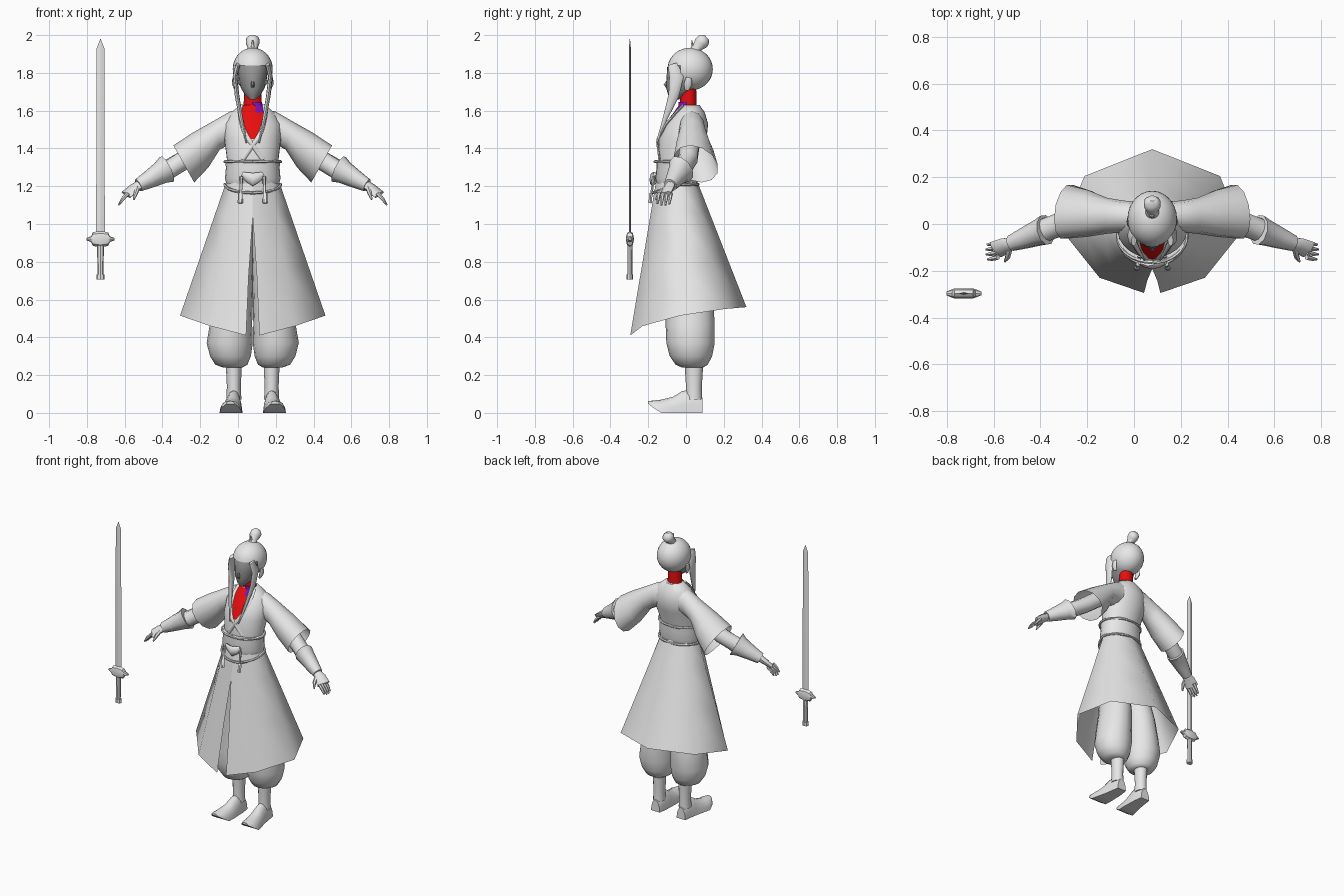
import bpy, bmesh
from math import cos, sin, pi, sqrt, radians
from mathutils import Vector, Matrix

cube = bpy.data.objects.get("Cube")
if cube:
    bpy.data.objects.remove(cube)

CX = 0.078  # the figure stands beside the sword


def material(name, rgb):
    m = bpy.data.materials.new(name)
    m.use_nodes = True
    m.diffuse_color = (*rgb, 1)
    m.node_tree.nodes["Principled BSDF"].inputs["Base Color"].default_value = (*rgb, 1)
    return m


GREY = material("light_grey", (0.8, 0.8, 0.8))
DARK = material("face_grey", (0.3, 0.3, 0.3))
RED = material("red", (0.9, 0.005, 0.005))
PURPLE = material("purple", (0.22, 0.005, 0.45))


def finish(name, bm, mats=(GREY,), side=1, origin=CX, angle=50):
    bmesh.ops.transform(bm, matrix=Matrix.Diagonal((side, 1, 1, 1)), verts=bm.verts)
    bmesh.ops.translate(bm, vec=(origin, 0, 0), verts=bm.verts)
    bmesh.ops.recalc_face_normals(bm, faces=bm.faces)
    mesh = bpy.data.meshes.new(name)
    bm.to_mesh(mesh)
    bm.free()
    for m in mats:
        mesh.materials.append(m)
    for p in mesh.polygons:
        p.use_smooth = True
    mesh.set_sharp_from_angle(angle=radians(angle))
    ob = bpy.data.objects.new(name, mesh)
    bpy.context.collection.objects.link(ob)
    return ob


def loft(name, rings, caps=True, closed=True, **kw):
    """Skin a row of equally sized point rings."""
    bm = bmesh.new()
    rows = [[bm.verts.new(p) for p in r] for r in rings]
    n = len(rows[0])
    for a, b in zip(rows, rows[1:]):
        for i in range(n if closed else n - 1):
            j = (i + 1) % n
            bm.faces.new((a[i], a[j], b[j], b[i]))
    if caps:
        bm.faces.new(rows[0])
        bm.faces.new(rows[-1])
    return finish(name, bm, **kw)


def oval(c, u, v, n):
    c, u, v = Vector(c), Vector(u), Vector(v)
    return [c + u * cos(2 * pi * i / n) + v * sin(2 * pi * i / n) for i in range(n)]


def column(name, rows, n=24, **kw):
    """Upright loft; rows are (z, centre x, centre y, radius x, radius y)."""
    loft(name, [oval((x, y, z), (rx, 0, 0), (0, ry, 0), n) for z, x, y, rx, ry in rows], **kw)


def tube(name, path, n=8, **kw):
    """Loft along a path; points are (x, y, z, radius a, radius b)."""
    pts = [Vector(p[:3]) for p in path]
    rings = []
    for i, p in enumerate(path):
        t = pts[min(i + 1, len(pts) - 1)] - pts[max(i - 1, 0)]
        q = Vector((0, 0, 1)).rotation_difference(t)
        rings.append(oval(pts[i], q @ Vector((p[3], 0, 0)), q @ Vector((0, p[4], 0)), n))
    loft(name, rings, **kw)


# Robe body and neck
TORSO = [(1.2, 0, -.05, .133, .1), (1.33, 0, -.045, .135, .1), (1.45, 0, -.018, .15, .127),
         (1.53, 0, .005, .15, .112), (1.59, 0, .02, .115, .08), (1.63, 0, .02, .066, .052)]
column("robe_body", TORSO, n=32)
column("neck", [(1.58, 0, .012, .05, .045), (1.72, 0, .012, .045, .042)], mats=[RED])


def chest_y(x, z):
    for a, b in zip(TORSO, TORSO[1:]):
        if z <= b[0]:
            break
    f = (z - a[0]) / (b[0] - a[0])
    cy, rx, ry = (a[k] + (b[k] - a[k]) * f for k in (2, 3, 4))
    return cy - ry * sqrt(max(0, 1 - (x / rx) ** 2))


# Red undershirt in the neckline, with a purple patch on the left
V_EDGE = [(1.45, .018), (1.49, .04), (1.53, .052), (1.57, .06), (1.59, .062), (1.63, .055)]
bib = loft("undershirt", [[(w * k / 4, chest_y(w * k / 4, z) - .005, z) for k in range(-4, 5)]
                          for z, w in V_EDGE], caps=False, closed=False, mats=[RED, PURPLE])
for p in bib.data.polygons:
    p.material_index = int(p.center.x > CX + .014 and p.center.z > 1.585)
column("neck_mark", [(1.625, .022, -.01, .031, .031), (1.645, .018, -.008, .031, .031)], n=12, mats=[PURPLE])

# Belt, cords, knot and tassels
column("belt", [(1.215, 0, -.05, .14, .106), (1.24, 0, -.05, .147, .113), (1.3, 0, -.047, .142, .109),
                (1.335, 0, -.047, .147, .111)], angle=25)
for name, z, dip in (("upper_cord", 1.33, 0), ("lower_cord", 1.21, .045)):
    loop = [2 * pi * i / 32 for i in range(33)]
    tube(name, [(.148 * sin(a), -.05 - (.114 + dip * .3 * max(0, cos(a))) * cos(a),
                 z - dip * max(0, cos(a)), .008, .008) for a in loop], n=6)
tube("belt_knot", [(-.055, -.165, 1.265, .012, .008), (-.03, -.172, 1.25, .026, .014),
                   (0, -.176, 1.235, .035, .018), (.03, -.172, 1.25, .026, .014),
                   (.055, -.165, 1.265, .012, .008)])

# Skirt: faceted hem, split at the front
HEM = [(.035, -.295, .41), (.225, -.23, .46), (.385, -.03, .515), (.29, .205, .55), (0, .32, .56)]
half = []
for k, h in enumerate(HEM):
    a = pi * k / 4
    top = Vector((.138 * sin(a), -.05 - .108 * cos(a), 1.23))
    hem = Vector(h)
    slit = top.lerp(hem, .24)
    if k == 0:
        slit.x = 0
    half.append((top, slit, top.lerp(hem, .62), hem))
mirror = Vector((-1, 1, 1))
columns = half + [[p * mirror for p in c] for c in half[-2::-1]]
loft("skirt", list(zip(*columns)), caps=False, closed=False, angle=80)

# Head, hair and topknot
column("face", [(1.66, 0, -.06, .018, .025), (1.685, 0, -.045, .042, .05), (1.72, 0, -.02, .063, .085),
                (1.77, 0, -.005, .075, .098), (1.83, 0, 0, .08, .1), (1.88, 0, .01, .06, .07)], mats=[DARK])
tube("nose", [(0, -.09, 1.77, .006, .006), (0, -.108, 1.735, .01, .012), (0, -.1, 1.722, .008, .006)],
     n=6, mats=[DARK])
bm = bmesh.new()
bmesh.ops.create_uvsphere(bm, u_segments=28, v_segments=18, radius=1)
bmesh.ops.transform(bm, matrix=Matrix.Translation((0, .022, 1.82)) @ Matrix.Diagonal((.106, .12, .113, 1)),
                    verts=bm.verts)
opening = [f for f in bm.faces if f.calc_center_median().z < 1.835 and f.calc_center_median().y < -.03]
bmesh.ops.delete(bm, geom=opening, context='FACES')
finish("hair", bm)
tube("topknot", [(0, .045, 1.905, .036, .036), (0, .06, 1.935, .026, .026), (0, .078, 1.957, .036, .037),
                 (0, .095, 1.975, .036, .036), (0, .11, 1.988, .018, .018)], n=16)
tube("hair_pin", [(0, .04, 1.91, .022, .016), (0, .03, 1.975, .002, .002)], n=6)

for side, label in ((1, "left"), (-1, "right")):
    # Locks, ears and lapels
    tube(label + "_hair_lock", [(.033, -.155, 1.43, .004, .004), (.062, -.11, 1.56, .01, .013),
                                (.083, -.065, 1.68, .012, .028), (.094, -.05, 1.78, .012, .038),
                                (.078, -.07, 1.845, .012, .026)], side=side)
    tube(label + "_ear", [(.088, .005, 1.71, .008, .012), (.1, .01, 1.74, .01, .022),
                          (.1, .015, 1.775, .008, .015)], side=side)
    tube(label + "_lapel", [(w + .006, chest_y(w, z) - .005, z, .012, .007)
                            for z, w in [(1.34, -.06), (1.42, -.005)] + V_EDGE], n=6, side=side)
    tube(label + "_tassel", [(.066, -.19, 1.11, .014, .01), (.066, -.186, 1.16, .012, .01),
                             (.064, -.182, 1.165, .007, .007), (.06, -.172, 1.25, .01, .009)],
         n=6, side=side)

    # Wide sleeve, open at the cuff
    loft(label + "_sleeve",
         [oval((.06, .03, 1.52), (0, .065, 0), (0, 0, .085), 12),
          oval((.12, .032, 1.51), (0, .068, 0), (0, 0, .086), 12),
          oval((.19, .035, 1.47), (0, .076, 0), (.015, 0, .077), 12),
          oval((.275, .045, 1.392), (0, .1, 0), (.04, -.015, .093), 12),
          oval((.365, .052, 1.318), (0, .115, 0), (.055, -.03, .098), 12)],
         caps=False, side=side)

    # Arm, flared bracer and hand
    tube(label + "_arm", [(.15, .03, 1.5, .055, .055), (.36, .01, 1.34, .052, .052),
                          (.47, -.03, 1.275, .052, .052)], n=12, side=side)
    tube(label + "_bracer", [(.455, -.025, 1.29, .082, .062), (.485, -.037, 1.272, .064, .056),
                             (.55, -.062, 1.235, .048, .045), (.605, -.083, 1.205, .036, .034)],
         n=10, side=side, angle=40)
    tube(label + "_palm", [(.595, -.08, 1.21, .025, .026), (.63, -.093, 1.187, .02, .038),
                           (.67, -.11, 1.155, .015, .042)], side=side)
    for k in range(4):
        y = -.08 - .021 * k
        reach = (.9, 1, 1, .88)[k]
        tube(f"{label}_finger_{k + 1}",
             [(.66, y, 1.163, .011, .011), (.66 + .028 * reach, y - .005, 1.163 - .03 * reach, .01, .01),
              (.66 + .05 * reach, y - .008, 1.163 - .063 * reach, .005, .005)], n=6, side=side)
    tube(label + "_thumb", [(.61, -.1, 1.195, .014, .014), (.618, -.14, 1.165, .012, .012),
                            (.63, -.16, 1.13, .005, .005)], n=6, side=side)

    # Baggy trouser leg
    column(label + "_trouser", [(.24, .105, .035, .05, .055), (.255, .113, .03, .085, .085),
                                (.3, .118, .026, .108, .112), (.37, .122, .024, .122, .128),
                                (.47, .115, .022, .112, .13), (.62, .1, .018, .1, .124),
                                (1.05, .06, -.04, .07, .09)], n=16, side=side)

    # Boot with upturned toe
    column(label + "_boot_shaft", [(.07, .1, .042, .04, .044), (.14, .1, .042, .037, .042),
                                   (.27, .1, .042, .043, .05)], n=12, side=side)
    foot = [(.088, .1, .034, 0, .08), (.03, .1, .042, 0, .125), (-.02, .103, .047, 0, .115),
            (-.07, .108, .054, 0, .085), (-.13, .116, .06, 0, .07), (-.17, .118, .05, .025, .066),
            (-.2, .118, .022, .048, .062)]
    loft(label + "_boot_foot",
         [[(x + w * cos(pi * i / 8), y, low + (high - low) * sin(pi * i / 8)) for i in range(9)]
          for y, x, w, low, high in foot], side=side)

# Sword: diamond blade, guard, grip, pommel
SX, SY = -.728, -.297
loft("sword_blade", [oval((0, SY, z), (w, 0, 0), (0, t, 0), 4)
                     for z, w, t in ((.93, .023, .006), (1.93, .021, .005), (1.98, .001, .001))],
     origin=SX, angle=15)
tube("sword_guard", [(x, SY, .92, h, t) for x, h, t in
                     ((-.075, .006, .008), (-.05, .015, .018), (-.04, .036, .021), (0, .044, .022),
                      (.04, .036, .021), (.05, .015, .018), (.075, .006, .008))],
     origin=SX, angle=30)
column("sword_grip", [(.73, 0, SY, .016, .013), (.89, 0, SY, .018, .014)], n=8, origin=SX, angle=30)
column("sword_pommel", [(.705, 0, SY, .022, .017), (.732, 0, SY, .022, .017)], n=8, origin=SX, angle=30)
